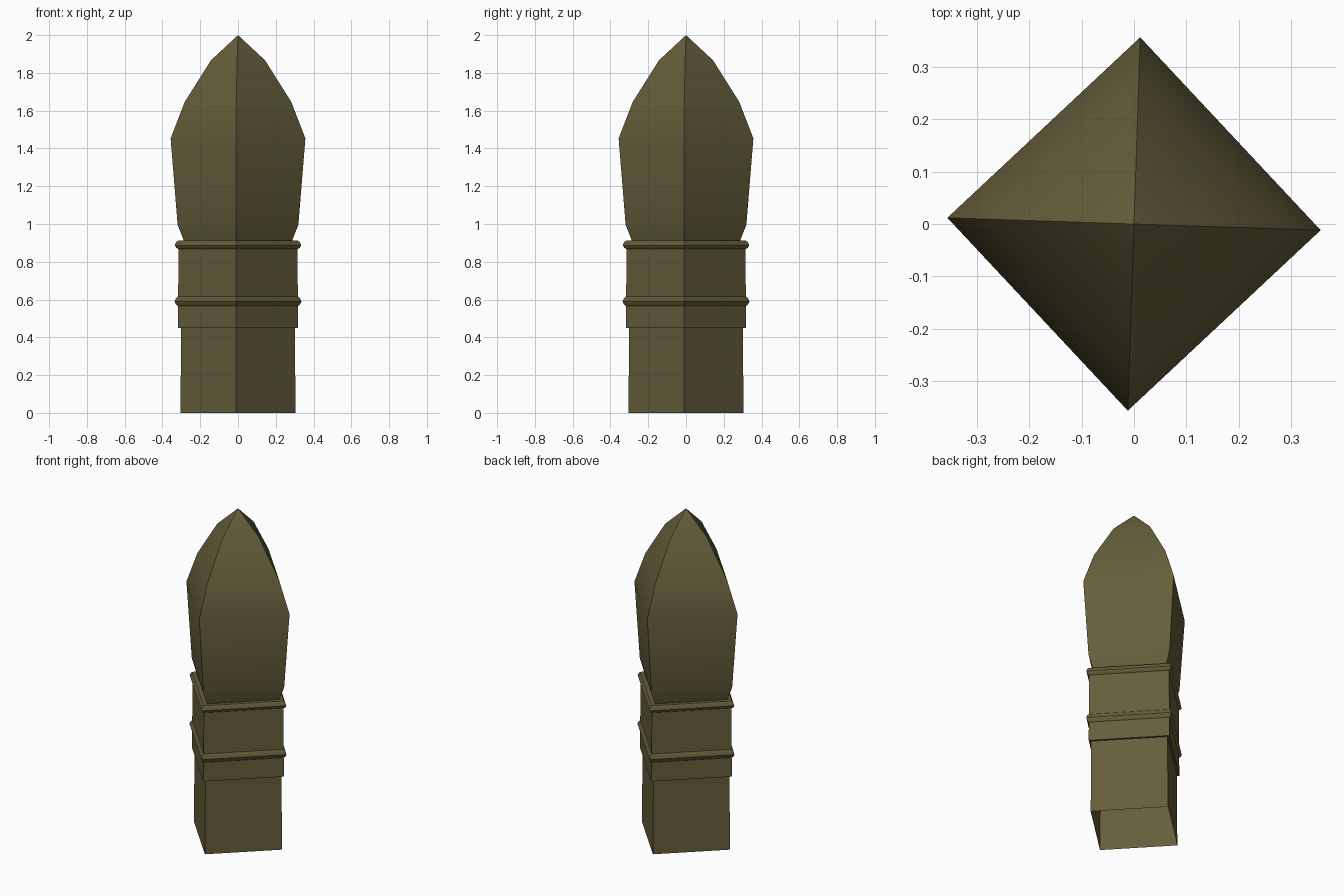
import bpy, bmesh, math

if "Cube" in bpy.data.objects:
    bpy.data.objects.remove(bpy.data.objects["Cube"])

# One olive-brown colour for the whole post
mat = bpy.data.materials.new("olive brown")
mat.diffuse_color = (0.13, 0.112, 0.043, 1.0)
mat.use_nodes = True
mat.node_tree.nodes["Principled BSDF"].inputs["Base Color"].default_value = mat.diffuse_color

TURN = math.radians(-1.9)  # the square post is turned so its corners face the axes


def square_shell(name, profile):
    """Sweep a (corner radius, height) profile around four corners."""
    bm = bmesh.new()
    rings = []
    for r, z in profile:
        if r == 0:
            rings.append([bm.verts.new((0, 0, z))] * 4)
        else:
            rings.append([bm.verts.new((r * math.cos(TURN + k * math.pi / 2),
                                        r * math.sin(TURN + k * math.pi / 2), z))
                          for k in range(4)])
    for a, b in zip(rings, rings[1:]):
        for k in range(4):
            n = (k + 1) % 4
            corners = [a[k], a[n], b[n], b[k]]
            bm.faces.new(list(dict.fromkeys(corners)))
    me = bpy.data.meshes.new(name)
    bm.to_mesh(me)
    bm.free()
    me.materials.append(mat)
    ob = bpy.data.objects.new(name, me)
    bpy.context.collection.objects.link(ob)
    bpy.ops.object.select_all(action='DESELECT')
    ob.select_set(True)
    bpy.context.view_layer.objects.active = ob
    bpy.ops.object.shade_smooth_by_angle(angle=math.radians(32))
    return ob


# Lower shaft, open underneath
square_shell("shaft", [(0.305, 0), (0.301, 0.45)])

# Collar with two raised beads
square_shell("collar", [
    (0.301, 0.45), (0.319, 0.45), (0.318, 0.566), (0.329, 0.575), (0.336, 0.589),
    (0.329, 0.607), (0.317, 0.617), (0.315, 0.868), (0.327, 0.874), (0.335, 0.887),
    (0.329, 0.902), (0.318, 0.912), (0.287, 0.912)])

# Pointed head
square_shell("pointed_head", [
    (0.287, 0.912), (0.32, 0.997), (0.357, 1.453),
    (0.282, 1.647), (0.143, 1.867), (0, 2.0)])
